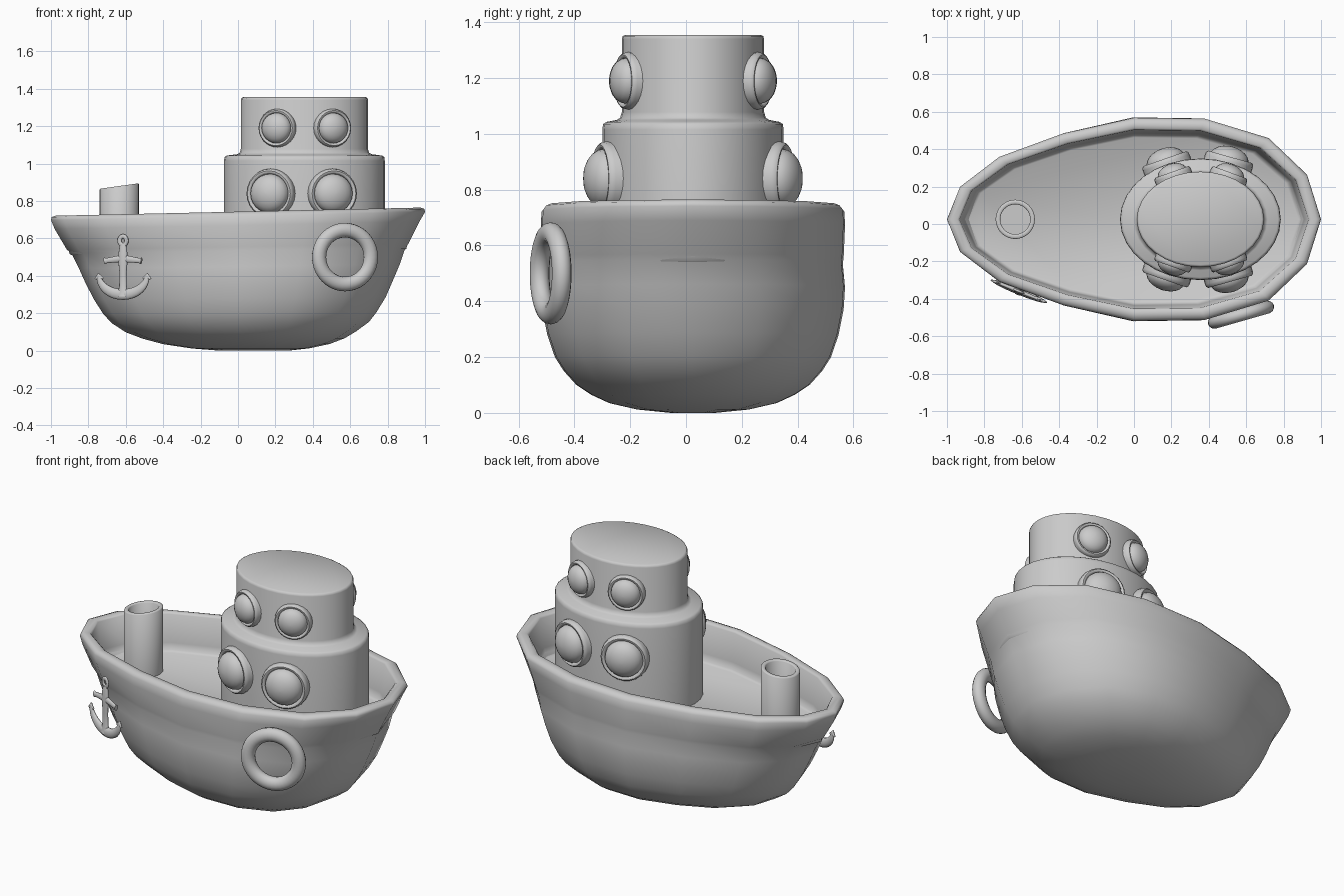
import bpy, bmesh
from math import sin, cos, pi, radians
from mathutils import Matrix, Vector

if "Cube" in bpy.data.objects:
    bpy.data.objects.remove(bpy.data.objects["Cube"])

YC = 0.025  # centre line of the boat


def finish(obj, angle):
    bpy.ops.object.select_all(action='DESELECT')
    obj.select_set(True)
    bpy.context.view_layer.objects.active = obj
    bpy.ops.object.shade_smooth_by_angle(angle=radians(angle))


def loft(name, rings, angle=40, matrix=None):
    """Skin a stack of equal-length closed rings and cap both ends."""
    bm = bmesh.new()
    loops = [[bm.verts.new(p) for p in r] for r in rings]
    n = len(loops[0])
    for a, b in zip(loops, loops[1:]):
        for i in range(n):
            j = (i + 1) % n
            bm.faces.new((a[i], a[j], b[j], b[i]))
    bm.faces.new(loops[0][::-1])
    bm.faces.new(loops[-1])
    bmesh.ops.recalc_face_normals(bm, faces=bm.faces)
    me = bpy.data.meshes.new(name)
    bm.to_mesh(me)
    bm.free()
    obj = bpy.data.objects.new(name, me)
    bpy.context.collection.objects.link(obj)
    if matrix:
        obj.matrix_world = matrix
    finish(obj, angle)
    return obj


def ellipse(cx, cy, rx, ry, z, n=32, slope=0):
    return [(cx + rx * cos(2 * pi * i / n), cy + ry * sin(2 * pi * i / n),
             z + slope * rx * cos(2 * pi * i / n)) for i in range(n)]


# Hull: sixteen-sided deck outline scaled through levels (z, bow x, stern x, half width)
half = [(-1, 0), (-.93, .32), (-.72, .615), (-.38, .845), (0, 1),
        (.38, .99), (.72, .80), (.925, .44), (1, 0)]
outline = half + [(x, -y) for x, y in half[-2:0:-1]]
levels = [(0, -.10, .27, .08), (.012, -.25, .38, .20), (.035, -.40, .49, .30),
          (.065, -.51, .57, .365), (.10, -.60, .63, .418), (.15, -.675, .70, .463),
          (.20, -.72, .74, .495), (.28, -.77, .79, .522), (.37, -.815, .83, .54),
          (.45, -.85, .865, .545), (.535, -.89, .895, .537), (.555, -.915, .91, .54),
          (.67, -.98, .97, .545), (.72, -1, 1, .543), (.736, -.996, .996, .53),
          (.743, -.975, .975, .512), (.743, -.945, .945, .487), (.733, -.933, .933, .478),
          (.57, -.91, .91, .46), (.53, -.90, .90, .452), (.52, -.88, .88, .437)]
loft("hull", [[((a + b) / 2 + (b - a) / 2 * x, YC + w * y,
                z + .03 * z * ((a + b) / 2 + (b - a) / 2 * x)) for x, y in outline]
              for z, a, b, w in levels], 60)

# Two-tier cabin
CX = 0.355
tiers = [(.43, .325, .50), (.43, .325, 1.015), (.427, .322, 1.035), (.415, .31, 1.043),
         (.36, .273, 1.05), (.346, .261, 1.058), (.34, .255, 1.078),
         (.34, .255, 1.34), (.337, .252, 1.35), (.328, .243, 1.355)]
loft("cabin", [ellipse(CX, YC, rx, ry, z) for rx, ry, z in tiers], 50)

# Portholes: rim and domed glass, on both sides of each tier
dome = [(.103 * cos(t * pi / 12), .018 + .067 * sin(t * pi / 12)) for t in range(6)]
port = [(.13, -.07), (.13, .008), (.127, .022), (.119, .03), (.111, .029),
        (.105, .023)] + dome + [(.006, .085)]


def porthole(name, dx, z, rx, ry, side, s):
    y = ry * (1 - (dx / rx) ** 2) ** .5
    normal = Vector((dx / rx ** 2, side * y / ry ** 2, 0))
    m = (Matrix.Translation((CX + dx, YC + side * y, z))
         @ normal.to_track_quat('Z', 'Y').to_matrix().to_4x4() @ Matrix.Scale(s, 4))
    loft(name, [ellipse(0, 0, r, r, h, 24) for r, h in port], 50, m)


for side, label in ((-1, "front"), (1, "back")):
    for i, (lo, up) in enumerate(((-.18, -.145), (.15, .15))):
        porthole(f"lower_porthole_{label}_{i}", lo, .84, .43, .325, side, 1.02)
        porthole(f"upper_porthole_{label}_{i}", up, 1.19, .34, .255, side, .79)

# Hollow funnel with a slanted top
funnel = [(.105, .50, 0), (.105, .875, .14), (.1, .88, .14), (.085, .88, .14),
          (.08, .875, .14), (.08, .54, 0)]
loft("funnel", [ellipse(-.635, YC, r, r, z, 32, s) for r, z, s in funnel], 50)

# Life ring leaning against the hull side
bpy.ops.mesh.primitive_torus_add(location=(.572, -.485, .5), rotation=(pi / 2, 0, radians(16)),
                                 major_radius=.144, minor_radius=.039,
                                 major_segments=40, minor_segments=14)
ring = bpy.context.object
ring.name = "life_ring"
ring.scale.z = .9
finish(ring, 60)

# Anchor: flattened tapered tubes in one upright plane
anchor_matrix = (Matrix.Translation((-.615, -.36, 0)) @ Matrix.Rotation(radians(-22), 4, 'Z')
                 @ Matrix.Diagonal((1, .6, 1, 1)))


def tube(name, pts, closed=False):
    cu = bpy.data.curves.new(name, 'CURVE')
    cu.dimensions = '3D'
    cu.bevel_depth = 1
    cu.bevel_resolution = 3
    cu.use_fill_caps = True
    sp = cu.splines.new('POLY')
    sp.points.add(len(pts) - 1)
    for p, (x, z, r) in zip(sp.points, pts):
        p.co = (x, 0, z, 1)
        p.radius = r
    sp.use_cyclic_u = closed
    sp.use_smooth = True
    obj = bpy.data.objects.new(name, cu)
    obj.matrix_world = anchor_matrix
    bpy.context.collection.objects.link(obj)


tube("anchor_shank", [(0, .57, .017), (0, .52, .026), (0, .47, .026), (0, .41, .02),
                      (0, .34, .022), (0, .29, .036)])
tube("anchor_stock", [(-.107, .48, .018), (-.09, .482, .014), (0, .493, .021),
                      (.09, .482, .014), (.107, .48, .018)])
tube("anchor_eye", [(.02 * cos(t * pi / 8), .588 + .024 * sin(t * pi / 8), .012)
                    for t in range(16)], True)
arms = [(.138 * cos(t), .4 + .1 * sin(t), .012 + .018 * abs(sin(t)))
        for t in [pi + pi * k / 16 for k in range(17)]]
tube("anchor_arms", arms)
for s in (-1, 1):
    tube("anchor_barb", [(s * .115, .385, .006), (s * .14, .402, .014), (s * .158, .382, .007)])
